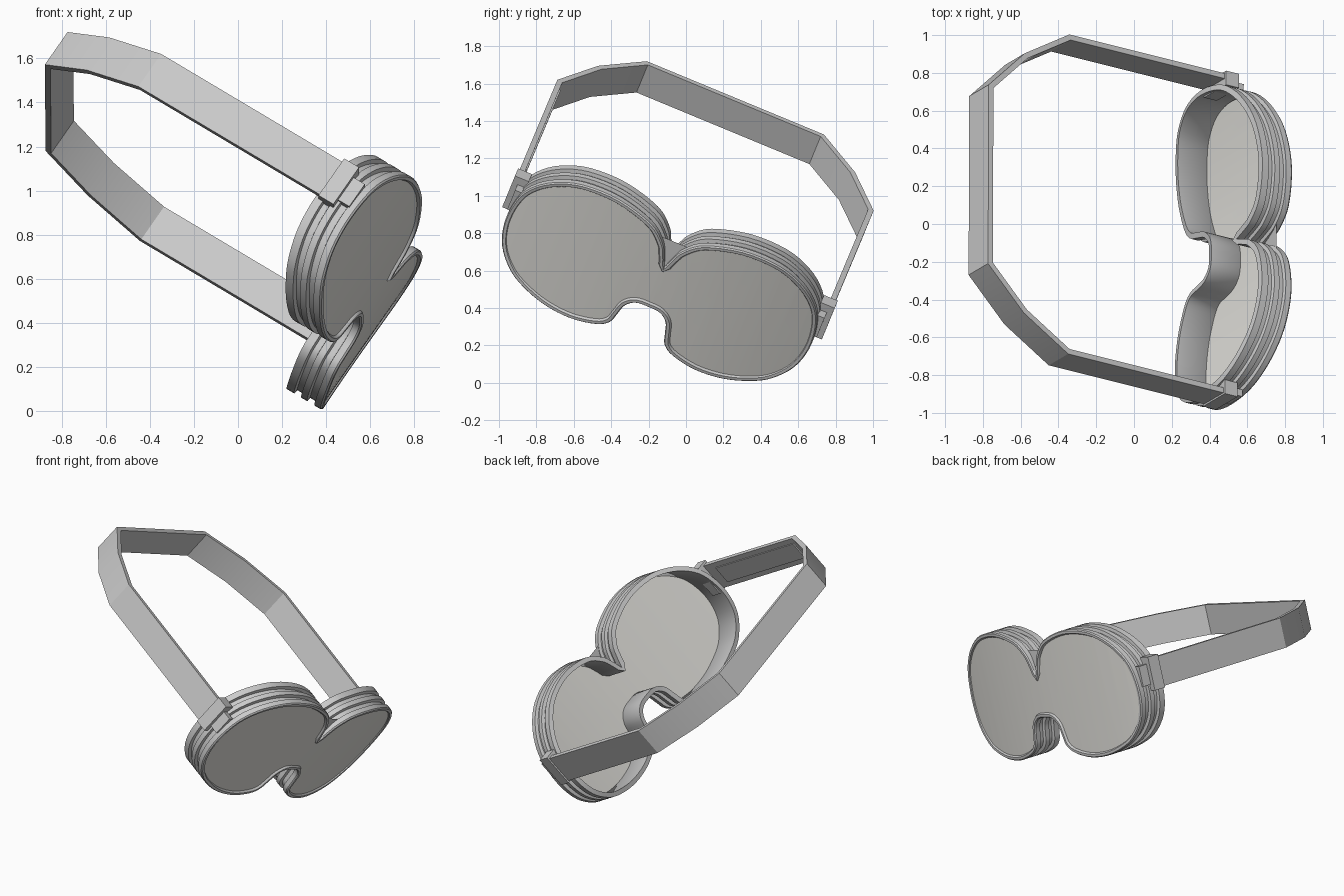
import bpy, bmesh
from mathutils import Vector, Matrix

if "Cube" in bpy.data.objects:
    bpy.data.objects.remove(bpy.data.objects["Cube"])

# Local frame: x = forward out of the lens, y = across the face, z = up the face
F = Vector((0.84, -0.21, -0.50)).normalized()
W = Vector((0, 0.924, -0.38)).normalized()
U = F.cross(W).normalized()
W = U.cross(F)
POSE = Matrix((F, W, U)).transposed().to_4x4()
POSE.translation = -0.341 * W


def finish(name, bm, angle=35):
    bmesh.ops.remove_doubles(bm, verts=bm.verts, dist=1e-5)
    bmesh.ops.recalc_face_normals(bm, faces=bm.faces)
    me = bpy.data.meshes.new(name)
    bm.to_mesh(me)
    bm.free()
    ob = bpy.data.objects.new(name, me)
    bpy.context.collection.objects.link(ob)
    ob.matrix_world = POSE
    bpy.ops.object.select_all(action='DESELECT')
    ob.select_set(True)
    bpy.context.view_layer.objects.active = ob
    bpy.ops.object.shade_smooth_by_angle(angle=angle * 3.14159 / 180)
    return ob


def front(w):
    return 0.31 - 0.15 * w * w      # wrap-around curve of the face


def skin(bm, rings, close_profile=True, close_path=True):
    vs = [[bm.verts.new(p) for p in r] for r in rings]
    n, m = len(vs), len(vs[0])
    for i in range(n if close_path else n - 1):
        for j in range(m if close_profile else m - 1):
            a, b = vs[i], vs[(i + 1) % n]
            k = (j + 1) % m
            bm.faces.new((a[j], b[j], b[k], a[k]))
    if not close_path:
        bm.faces.new(vs[0])
        bm.faces.new(vs[-1][::-1])


# Half outline from nose arch round to brow notch, then mirrored
half = [(0, .55), (.07, .543), (.118, .50), (.138, .43), (.159, .365), (.223, .317),
        (.363, .281), (.518, .284), (.66, .322), (.76, .378), (.845, .482), (.882, .62),
        (.872, .77), (.825, .89), (.72, 1.0), (.567, 1.077), (.36, 1.097), (.156, 1.044),
        (.06, .96), (.025, .89), (0, .815)]


def smooth(pts, n=4):
    p = [Vector(q) for q in pts]
    p = [Vector((-p[1].x, p[1].y))] + p + [p[-1] * 2 - p[-2]]
    out = []
    for a, b, c, d in zip(p, p[1:], p[2:], p[3:]):
        for i in range(n):
            t = i / n
            out.append(0.5 * (2 * b + (c - a) * t + (2 * a - 5 * b + 4 * c - d) * t**2
                              + (3 * b - a - 3 * c + d) * t**3))
    return out + [p[-2]]


h = smooth(half)
outline = h + [Vector((-v.x, v.y)) for v in h[-2:0:-1]]
N = len(outline)


def offset(i, d):
    t = outline[(i + 1) % N] - outline[i - 1]
    if t.length < 1e-6:
        t = Vector((1, 0))
    t.normalize()
    return outline[i] + Vector((t.y, -t.x)) * d


# Goggle frame: grooved section (depth, outset) swept round the outline
section = [(-.012, -.03), (0, -.022), (0, -.006), (-.008, 0), (-.04, 0), (-.045, -.02),
           (-.075, -.02), (-.08, 0), (-.112, 0), (-.117, -.02), (-.145, -.02), (-.15, 0),
           (-.19, 0), (-.195, -.03)]
bm = bmesh.new()
rings = []
for i in range(N):
    ring = []
    for df, d in section:
        q = offset(i, d)
        ring.append((front(outline[i].x) + df, q.x, q.y))
    rings.append(ring)
skin(bm, rings)
finish("goggle_frame", bm)

# Lens: sheet filling the frame, cut in strips and bent to the face curve
bm = bmesh.new()
bm.faces.new([bm.verts.new((0, *offset(i, -.024))) for i in range(N)])
for i in range(-8, 9):
    bmesh.ops.bisect_plane(bm, geom=bm.verts[:] + bm.edges[:] + bm.faces[:],
                           plane_co=(0, i * .1, 0), plane_no=(0, 1, 0))
for v in bm.verts:
    v.co.x = front(v.co.y) - .012
lens = finish("lens", bm)
mat = bpy.data.materials.new("lens_tint")
mat.diffuse_color = (0.80, 0.79, 0.75, 1)
mat.use_nodes = True
mat.node_tree.nodes["Principled BSDF"].inputs["Base Color"].default_value = mat.diffuse_color
lens.data.materials.append(mat)

# Small web closing the brow notch
bm = bmesh.new()
bm.faces.new([bm.verts.new(p) for p in ((.29, 0, .80), (.27, .075, .975), (.27, -.075, .975))])
finish("brow_web", bm)


def strap(name, path, u0, u1, inner, outer):
    bm = bmesh.new()
    p = [Vector(q) for q in path]
    rings = []
    for i, q in enumerate(p):
        a = (q - p[i - 1]).normalized() if i else (p[1] - q).normalized()
        b = (p[i + 1] - q).normalized() if i < len(p) - 1 else a
        na, nb = Vector((a.y, -a.x)), Vector((b.y, -b.x))
        n = (na + nb) / (1 + na.dot(nb))
        lo, hi = q + n * inner, q + n * outer
        rings.append([(*lo, u0), (*hi, u0), (*hi, u1), (*lo, u1)])
    skin(bm, rings, close_path=False)
    return finish(name, bm, 30)


# Head strap and its doubled-over tail
run = [(.07, .885), (-.95, .885), (-1.22, .72), (-1.435, .5)]
path = run + [(f, -w) for f, w in run[::-1]]
strap("head_strap", path, .66, .85, 0, .03)
strap("strap_tail", [(-.08, -.885), (-.93, -.885)][::-1], .695, .815, -.008, .01)


def box(bm, lo, hi):
    lo, hi = Vector(lo), Vector(hi)
    m = Matrix.Translation((lo + hi) / 2) @ Matrix.Diagonal((*(hi - lo), 1))
    bmesh.ops.create_cube(bm, size=1, matrix=m)


# Strap clips with tongues into the frame
for side, s in (("left", -1), ("right", 1)):
    bm = bmesh.new()
    box(bm, (.02, .845, .65), (.10, .925, .865))
    box(bm, (.03, .855, .69), (.16, .895, .82))
    bmesh.ops.scale(bm, vec=(1, s, 1), verts=bm.verts)
    finish("strap_clip_" + side, bm)
